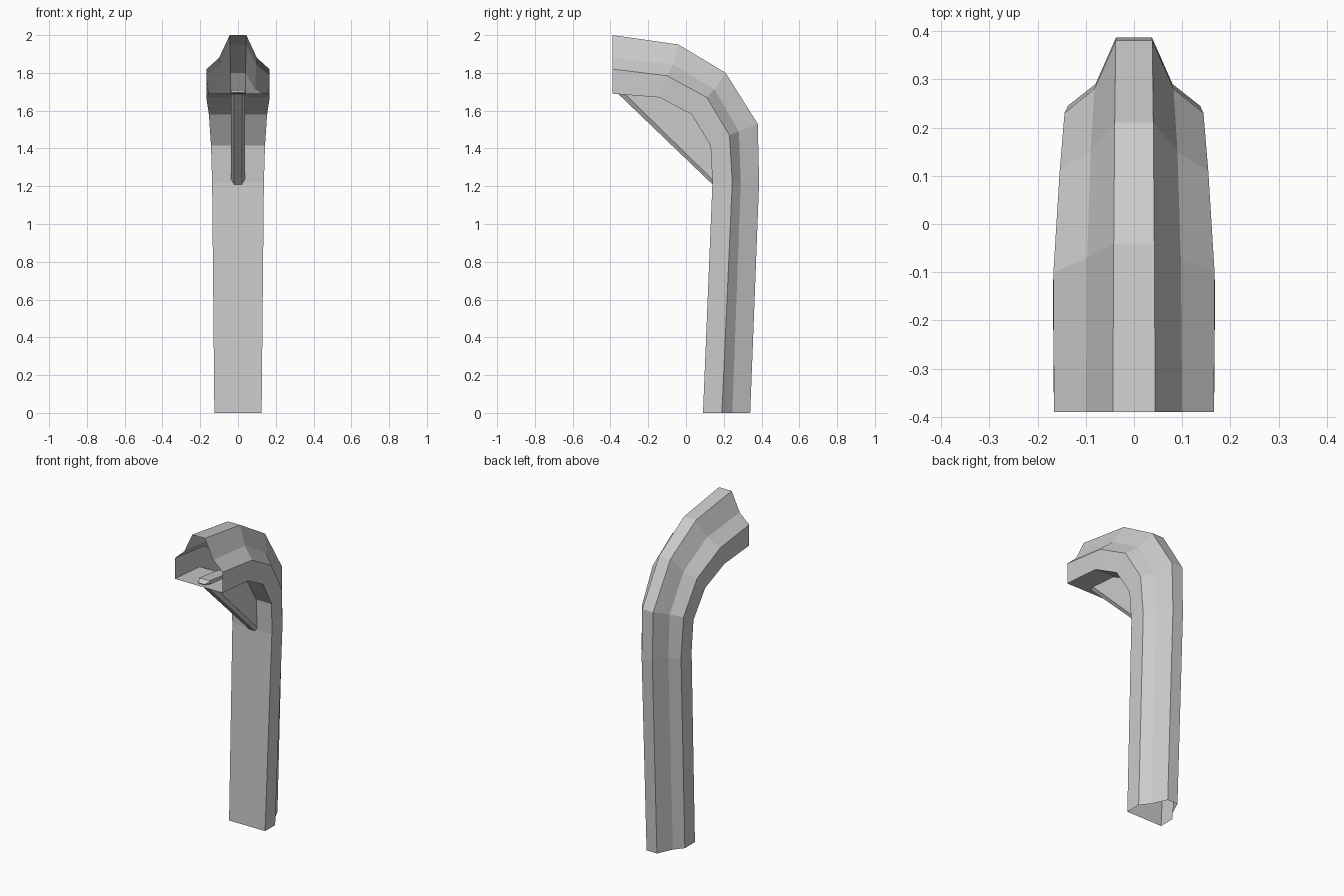
import bpy, bmesh

if "Cube" in bpy.data.objects:
    bpy.data.objects.remove(bpy.data.objects["Cube"])

# Side-view rails (y, z) from foot to tip, with half-widths at foot and tip
RAILS = [
    ([(.09, 0), (.14, 1.22), (.13, 1.415), (.03, 1.58), (-.14, 1.67), (-.39, 1.69)],
     [.125, .137, .143, .154, .168, .166]),                       # inner edge
    ([(.19, 0), (.245, 1.22), (.23, 1.47), (.11, 1.67), (-.10, 1.785), (-.39, 1.82)],
     [.125, .137, .144, .154, .167, .166]),                       # side edge
    ([(.245, 0), (.29, 1.22), (.28, 1.49), (.15, 1.715), (-.07, 1.845), (-.39, 1.88)],
     [.08, .08, .082, .09, .097, .10]),                           # shoulder
    ([(.34, 0), (.387, 1.22), (.38, 1.53), (.21, 1.80), (-.04, 1.95), (-.39, 2.0)],
     [.036, .037, .038, .04, .042, .044]),                        # ridge
]


def finish(name, bm):
    bmesh.ops.recalc_face_normals(bm, faces=bm.faces)
    mesh = bpy.data.meshes.new(name)
    bm.to_mesh(mesh)
    bm.free()
    obj = bpy.data.objects.new(name, mesh)
    bpy.context.collection.objects.link(obj)
    return obj


def skin(bm, rings):
    for a, b in zip(rings, rings[1:]):
        n = len(a)
        for i in range(n):
            j = (i + 1) % n
            bm.faces.new((a[i], a[j], b[j], b[i]))


# Curved hollow post, open at both ends
bm = bmesh.new()
rings = []
for k in range(6):
    half = [(w[k], *path[k]) for path, w in RAILS]
    loop = half + [(-x, y, z) for x, y, z in reversed(half)]
    rings.append([bm.verts.new(p) for p in loop])
skin(bm, rings)
finish("curved_post", bm)

# Thin web filling the inside of the bend, chamfered along its front edge
bm = bmesh.new()
back = [(.145, 1.235), (.137, 1.415), (.038, 1.59), (-.14, 1.685), (-.335, 1.71)]
front = [(-.365, 1.695), (.14, 1.21)]
rings = []
for x, edge in ((-.02, front), (-.036, [(-.335, 1.70), (.145, 1.23)]),
                (.036, [(-.335, 1.70), (.145, 1.23)]), (.02, front)):
    outline = edge if abs(x) < .03 else back + edge
    rings.append([bm.verts.new((x, y, z)) for y, z in outline])
fl, left, right, fr = rings
bm.faces.new(left)
bm.faces.new(right)
for i in range(len(back) - 1):
    bm.faces.new((left[i], left[i + 1], right[i + 1], right[i]))
bm.faces.new((fl[0], fl[1], fr[1], fr[0]))
for f, side in ((fl, left), (fr, right)):
    bm.faces.new((f[0], f[1], side[-1], side[-2]))
# End caps of the web
bm.faces.new((left[-3], left[-2], fl[0], fr[0], right[-2], right[-3]))
bm.faces.new((left[0], left[-1], fl[1], fr[1], right[-1], right[0]))
finish("bend_web", bm)
